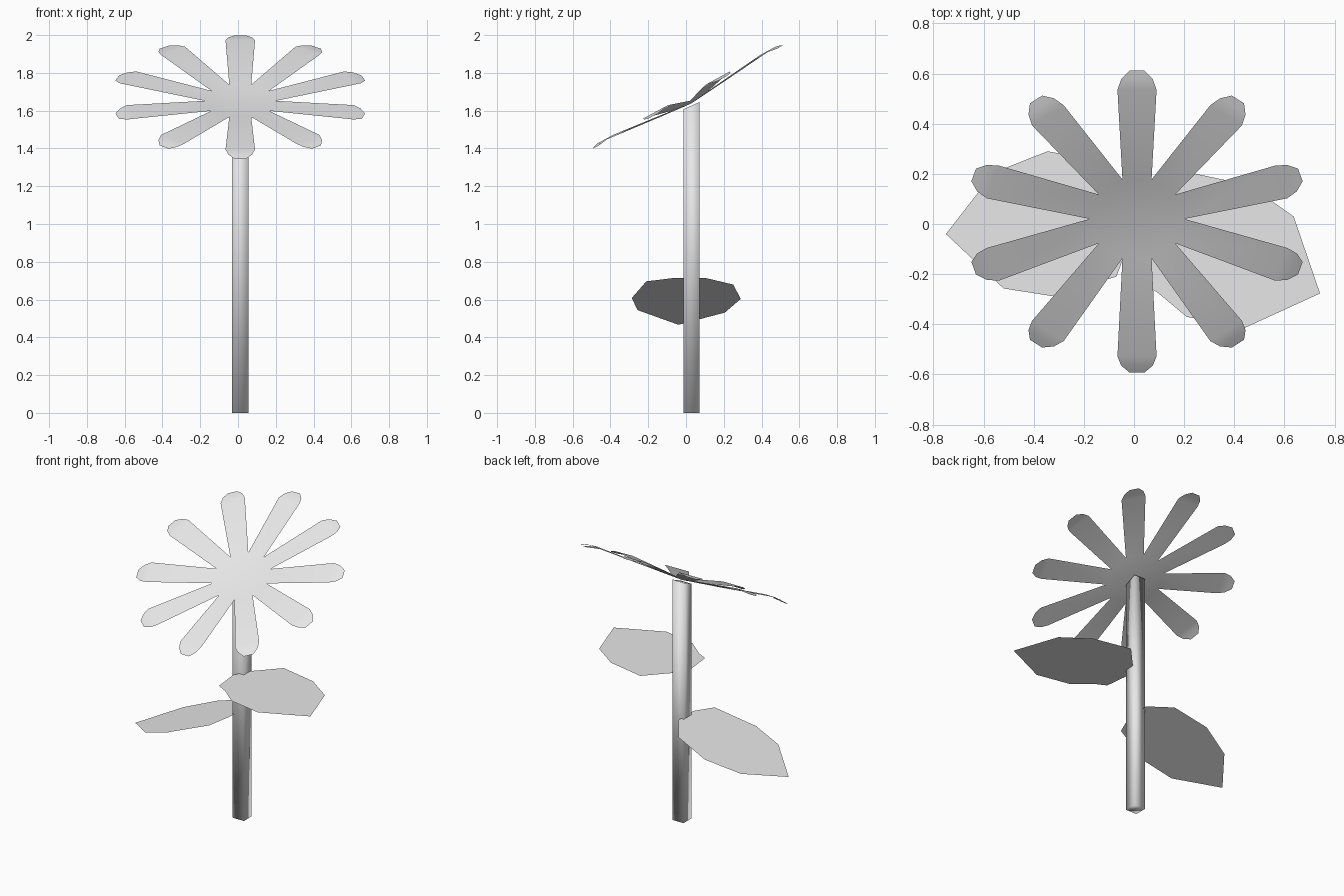
import bpy
import bmesh
import math
from mathutils import Matrix, Vector

cube = bpy.data.objects.get("Cube")
if cube:
    bpy.data.objects.remove(cube, do_unlink=True)

# One plain grey for the whole plant
grey = bpy.data.materials.new("light_grey")
grey.use_nodes = True
colour = (0.8, 0.8, 0.8, 1)
grey.diffuse_color = colour
grey.node_tree.nodes["Principled BSDF"].inputs["Base Color"].default_value = colour


def finish(name, bm, smooth=False):
    """Turn a bmesh into a named, coloured object."""
    mesh = bpy.data.meshes.new(name)
    for face in bm.faces:
        face.smooth = smooth
    bm.to_mesh(mesh)
    bm.free()
    mesh.materials.append(grey)
    obj = bpy.data.objects.new(name, mesh)
    bpy.context.collection.objects.link(obj)
    return obj


CENTRE = Vector((0.012, 0.028, 1.638))

# Stem: square post whose top is cut to the tilt of the flower
bm = bmesh.new()
bmesh.ops.create_cube(bm, size=0.085)
for v in bm.verts:
    top = v.co.z > 0
    v.co.x += CENTRE.x
    v.co.y += CENTRE.y
    v.co.z = CENTRE.z - 0.012 + 0.45 * (v.co.y - CENTRE.y) if top else 0
finish("stem", bm, smooth=True)

# Flower head: ten flat petals around a shallow cup, tips curling down
PETALS = 10
STEP = math.tau / PETALS
NOTCH = 0.188
CUP = 0.085
profile = [(0.605, 0.078, 0), (0.65, 0.063, 0.01), (0.685, 0.03, 0.02)]

bm = bmesh.new()
middle = bm.verts.new((0, 0, 0))
notches = [
    bm.verts.new((NOTCH * math.cos(i * STEP), NOTCH * math.sin(i * STEP), CUP * NOTCH))
    for i in range(PETALS)
]
for i in range(PETALS):
    angle = (i + 0.5) * STEP
    along = Vector((math.cos(angle), math.sin(angle), 0))
    across = Vector((-along.y, along.x, 0))
    right, left = notches[i], notches[(i + 1) % PETALS]
    bm.faces.new((middle, right, left))
    for dist, half, curl in profile:
        base = along * dist + Vector((0, 0, CUP * dist - curl))
        next_right = bm.verts.new(base - across * half)
        next_left = bm.verts.new(base + across * half)
        bm.faces.new((right, next_right, next_left, left))
        right, left = next_right, next_left
tilt = Matrix.Translation(CENTRE) @ Matrix.Rotation(math.radians(28.5), 4, "X")
bmesh.ops.transform(bm, matrix=tilt, verts=bm.verts)
finish("flower_head", bm, smooth=True)


# Leaves: single thin outlines lying on a plane that may slope along x
def leaf(name, outline, height, slope):
    bm = bmesh.new()
    face = bm.faces.new([bm.verts.new((x, y, height + slope * x)) for x, y in outline])
    face.normal_update()
    if face.normal.z < 0:
        face.normal_flip()
    finish(name, bm)


leaf("drooping_leaf", [
    (-0.015, -0.06), (-0.07, -0.21), (-0.33, -0.287), (-0.52, -0.257), (-0.75, -0.04),
    (-0.56, 0.205), (-0.345, 0.29), (-0.12, 0.25), (-0.015, 0.1),
], 0.72, 0.338)
leaf("level_leaf", [
    (0.02, -0.235), (0, -0.05), (0.06, 0.06), (0.2, 0.21), (0.46, 0.155),
    (0.637, 0.03), (0.742, -0.277), (0.44, -0.415), (0.21, -0.37), (0.09, -0.27),
], 1.0, 0)
